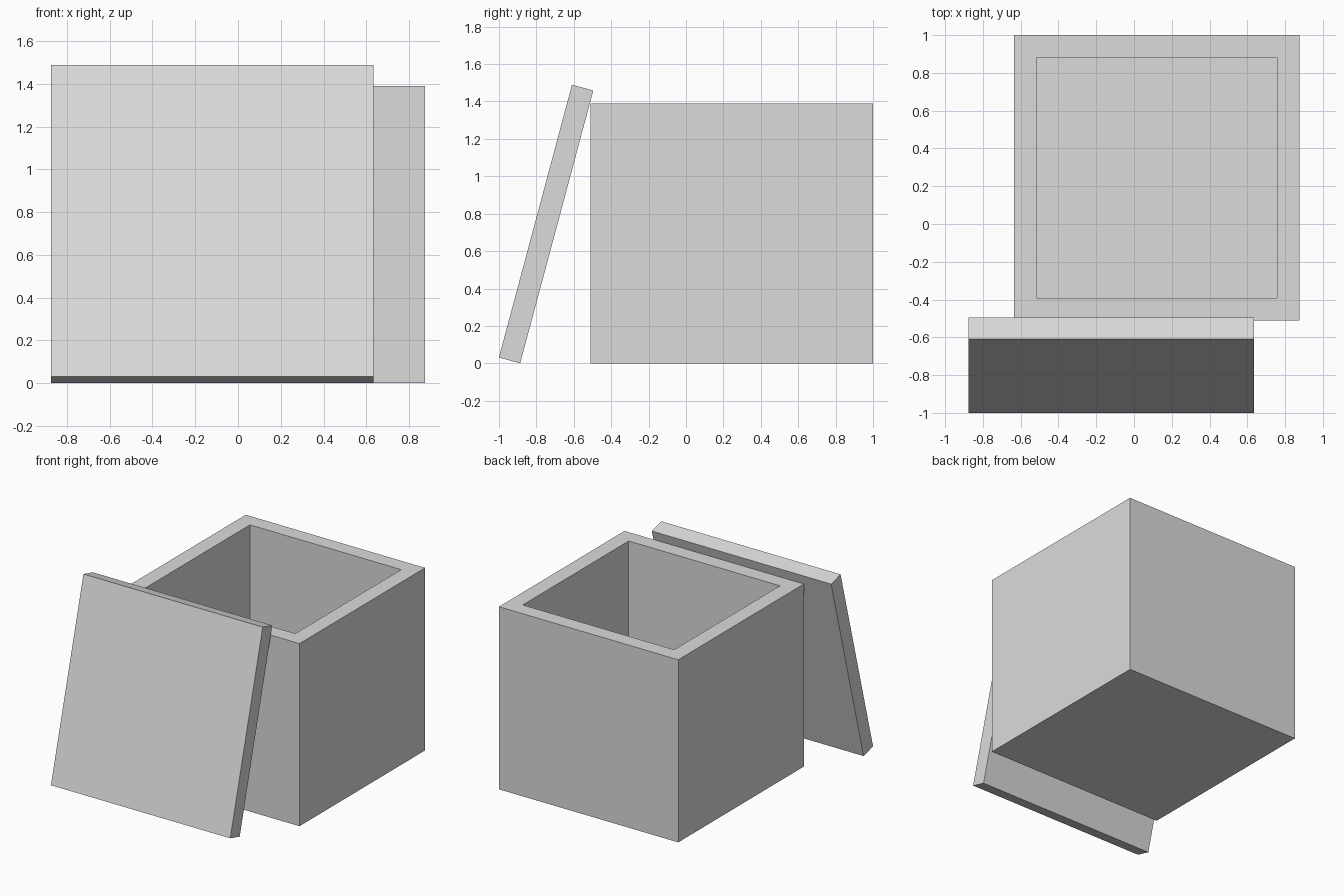
import bpy
import bmesh
import math
from mathutils import Matrix, Vector

default = bpy.data.objects.get("Cube")
if default:
    bpy.data.objects.remove(default, do_unlink=True)

SIDE = 1.51      # width of the box and the lid
WALL = 0.118     # thickness of walls, floor and lid
HEIGHT = 1.39
LEAN = math.radians(-15)

grey = bpy.data.materials.new("light_grey")
grey.use_nodes = True
colour = (0.71, 0.71, 0.71, 1)
grey.diffuse_color = colour
grey.node_tree.nodes["Principled BSDF"].inputs["Base Color"].default_value = colour


def block(size):
    """A bmesh box of the given size, centred on its origin."""
    bm = bmesh.new()
    bmesh.ops.create_cube(bm, size=1)
    bmesh.ops.scale(bm, vec=Vector(size), verts=bm.verts)
    return bm


def finish(bm, name, location, lean=0):
    bm.transform(Matrix.Translation(location) @ Matrix.Rotation(lean, 4, "X"))
    mesh = bpy.data.meshes.new(name)
    bm.to_mesh(mesh)
    bm.free()
    mesh.materials.append(grey)
    obj = bpy.data.objects.new(name, mesh)
    bpy.context.collection.objects.link(obj)


# Open box: inset the top face to make the rim, then sink it to the floor
box = block((SIDE, SIDE, HEIGHT))
top = max(box.faces, key=lambda f: f.calc_center_median().z)
bmesh.ops.inset_region(box, faces=[top], thickness=WALL, use_even_offset=True)
well = bmesh.ops.extrude_discrete_faces(box, faces=[top])["faces"][0]
bmesh.ops.translate(box, vec=(0, 0, WALL - HEIGHT), verts=well.verts)
bmesh.ops.recalc_face_normals(box, faces=box.faces)
finish(box, "open_box", (0.12, 0.245, HEIGHT / 2))

# Lid leaning against the front of the box
finish(block((SIDE, WALL, SIDE)), "leaning_lid", (-0.12, -0.748, 0.745), LEAN)
